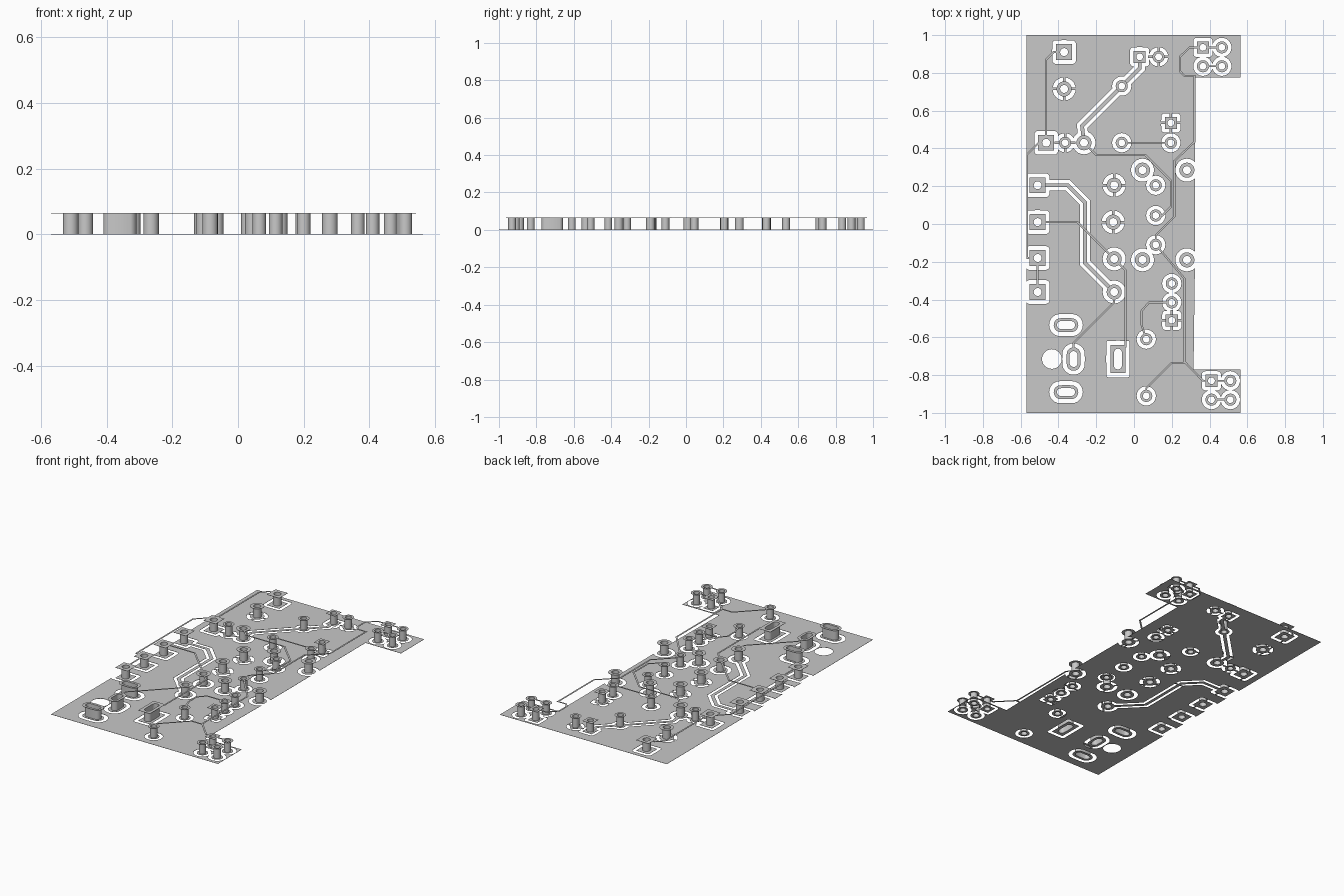
import bpy
import bmesh
from math import cos, sin, tau, radians, copysign
from mathutils import Vector

cube = bpy.data.objects.get("Cube")
if cube:
    bpy.data.objects.remove(cube, do_unlink=True)

UNIT = 0.01          # layout is written in hundredths
HEIGHT = 6.5         # distance between the two copper layers
FOIL = 0.12          # copper thickness
SIDES = 24

metal = bpy.data.materials.new("grey_metal")
metal.use_nodes = True
grey = (0.58, 0.58, 0.58, 1)
metal.diffuse_color = grey
metal.node_tree.nodes["Principled BSDF"].inputs["Base Color"].default_value = grey


def make_object(name, bm, smooth=False):
    bmesh.ops.recalc_face_normals(bm, faces=bm.faces)
    bmesh.ops.scale(bm, vec=(UNIT, UNIT, UNIT), verts=bm.verts)
    mesh = bpy.data.meshes.new(name)
    bm.to_mesh(mesh)
    bm.free()
    mesh.materials.append(metal)
    obj = bpy.data.objects.new(name, mesh)
    bpy.context.scene.collection.objects.link(obj)
    if smooth:
        bpy.ops.object.select_all(action='DESELECT')
        obj.select_set(True)
        bpy.context.view_layer.objects.active = obj
        bpy.ops.object.shade_smooth_by_angle(angle=radians(30))
    return obj


def outline(x, y, hx, hy, r):
    """Rounded rectangle; a circle when r equals both half sizes."""
    points = []
    for i in range(SIDES):
        c, s = round(cos(tau * i / SIDES), 6), round(sin(tau * i / SIDES), 6)
        sx = copysign(1, c) if c else 0
        sy = copysign(1, s) if s else 0
        points.append((x + c * r + sx * (hx - r), y + s * r + sy * (hy - r)))
    return points


def prism(bm, points, z0, z1):
    low = [bm.verts.new((x, y, z0)) for x, y in points]
    high = [bm.verts.new((x, y, z1)) for x, y in points]
    bm.faces.new(low[::-1])
    bm.faces.new(high)
    for i in range(len(points)):
        j = (i + 1) % len(points)
        bm.faces.new((low[i], low[j], high[j], high[i]))


def ribbon(path, width, trim):
    """Mitred outline of a track, with its ends pulled back from the drills."""
    pts = [Vector(p) for p in path]
    pts[0] += (pts[1] - pts[0]).normalized() * trim
    pts[-1] += (pts[-2] - pts[-1]).normalized() * trim
    left, right = [], []
    for i, p in enumerate(pts):
        before = (p - pts[i - 1]).normalized() if i else (pts[1] - p).normalized()
        after = (pts[i + 1] - p).normalized() if i < len(pts) - 1 else before
        n0, n1 = Vector((-before.y, before.x)), Vector((-after.y, after.x))
        mitre = (n0 + n1) / (1 + n0.dot(n1)) * width / 2
        left.append(p + mitre)
        right.append(p - mitre)
    return [tuple(p) for p in left + right[::-1]]


def plated_pad(bm, x, y, pad, hole):
    """Pad on both layers joined by a thin hollow barrel."""
    wall = (hole[0] + 0.25, hole[1] + 0.25, hole[2] + 0.25)
    rings = [(pad, HEIGHT), (hole, HEIGHT), (hole, 0), (pad, 0),
             (pad, FOIL), (wall, FOIL), (wall, HEIGHT - FOIL), (pad, HEIGHT - FOIL)]
    loops = [[bm.verts.new((px, py, z)) for px, py in outline(x, y, *shape)]
             for shape, z in rings]
    for a, b in zip(loops, loops[1:] + loops[:1]):
        for i in range(SIDES):
            j = (i + 1) % SIDES
            bm.faces.new((a[i], a[j], b[j], b[i]))


# Pad styles: pad, hole and clearance shapes as half width, half depth, corner radius
ROUND = ((3.2, 3.2, 3.2), (1.8, 1.8, 1.8), (5.1, 5.1, 5.1))
SQUARE = ((3.2, 3.2, 0.1), (1.8, 1.8, 1.8), (5.1, 5.1, 1.9))
BIG_ROUND = ((4, 4, 4), (2.1, 2.1, 2.1), (6.1, 6.1, 6.1))
BIG_SQUARE = ((4.2, 4.2, 0.1), (2.1, 2.1, 2.1), (6.3, 6.3, 2.1))
WIDE_SLOT = ((6.5, 3.7, 3.7), (4.8, 2.1, 2.1), (8.9, 5.9, 5.9))
TALL_SLOT = ((3.7, 6.2, 3.7), (2.1, 4.2, 2.1), (6, 8.3, 6))
BOX_SLOT = ((4, 7.5, 0.1), (2.1, 5.5, 2.1), (6.2, 9.7, 1.2))

isolated = [
    (ROUND, [(-6.5, 73), (-6.5, 43), (19.5, 43), (11.5, 20.5), (11.5, 4.5), (11.5, -11),
             (20, -31.5), (20, -41.5), (6.5, -61), (6.5, -91), (46.5, 93.5), (36.5, 83.5),
             (46.5, 83.5), (51, -83), (41, -93), (51, -93)]),
    (SQUARE, [(3, 88.5), (36.5, 93.5), (41, -83)]),
    (BIG_ROUND, [(-26.5, 43), (4.5, 28.5), (28, 28.5), (4.5, -19), (28, -19),
                 (-10.5, -18.5), (-10.5, -36)]),
    (BIG_SQUARE, [(-37, 91), (-46.5, 43), (-51, 20.5), (-51, 1), (-51, -18), (-51, -36)]),
    (WIDE_SLOT, [(-36, -53.5), (-36, -89)]),
    (TALL_SLOT, [(-32, -71.5)]),
    (BOX_SLOT, [(-8.5, -71.5)]),
]
# Pads tied to the ground plane by four spokes
grounded = [
    (ROUND, [(13, 88.5), (-36.5, 43)]),
    (SQUARE, [(19.5, 53.5), (20, -51)]),
    (BIG_ROUND, [(-37, 71.5), (-10.5, 20.5), (-11, 1)]),
]
lower_tracks = [
    [(3, 88.5), (3, 82.5), (-6.5, 73)],
    [(-6.5, 73), (-27.5, 52), (-26.5, 43)],
    [(-51, 20.5), (-35, 20.5), (-26, 11.5), (-26, -20.5), (-10.5, -36)],
]
upper_tracks = [
    [(-37, 91), (-42.5, 91), (-46.5, 87), (-46.5, 43)],
    [(-46.5, 43), (-50.5, 43), (-56.5, 37), (-56.5, -18), (-51, -18)],
    [(-51, -18), (-51, -36)],
    [(-51, 1), (-30, 1), (-10.5, -18.5)],
    [(-10.5, -18.5), (-4.5, -24.5), (-4.5, -68)],
    [(-10.5, -36), (-10.5, -41.5), (-32, -63), (-32, -69)],
    [(-26.5, 43), (-20, 36.5), (6, 36.5), (19.5, 23), (19.5, 9), (15, 4.5), (11.5, 4.5)],
    [(36.5, 93.5), (29.5, 93.5), (24.3, 88.5), (24.3, 81), (26.5, 78.5), (32, 78.5),
     (32, 43.5), (21.5, 33.5), (21.5, 4), (11.5, -6), (11.5, -11)],
    [(11.5, -11), (26.8, -29), (26.8, -73), (36.5, -83), (41, -83)],
    [(6.5, -91), (6.5, -87), (20, -73.5), (29.4, -73.5)],
    [(-6.5, 43), (19.5, 43)],
    [(6.5, -61), (4, -53.5), (4, -46), (8, -41.5), (20, -41.5)],
]
for x, y in [(36.5, 93.5), (36.5, 83.5), (41, -83), (41, -93)]:
    upper_tracks.append([(x, y), (x + 10, y)])

# Plated pads and spokes
pads, spokes, cutter = bmesh.new(), bmesh.new(), bmesh.new()
for group in (isolated, grounded):
    for (pad, hole, gap), places in group:
        for x, y in places:
            plated_pad(pads, x, y, pad, hole)
            prism(cutter, outline(x, y, *gap), -3, 3)
            if group is grounded:
                for dx, dy in ((1, 0), (0, 1), (-1, 0), (0, -1)):
                    a, b = pad[0] - 0.4, gap[0] + 0.4
                    bar = ribbon([(x + dx * a, y + dy * a), (x + dx * b, y + dy * b)], 1.3, 0)
                    prism(spokes, bar, 0, FOIL)
make_object("plated_pads", pads, smooth=True)
make_object("ground_spokes", spokes)

# Tracks on both layers
lower, upper = bmesh.new(), bmesh.new()
for path in lower_tracks:
    prism(lower, ribbon(path, 2, 2.6), 0, FOIL)
    prism(cutter, ribbon(path, 5.4, 0), -2.5, 2.5)
for path in upper_tracks:
    prism(upper, ribbon(path, 1, 2.6), HEIGHT - FOIL, HEIGHT)
make_object("lower_tracks", lower)
make_object("upper_tracks", upper)

# Ground plane with two tabs, clearances and a mounting hole
prism(cutter, outline(-43.5, -71.5, 5.2, 5.2, 5.2), -3, 3)
sheet = bmesh.new()
prism(sheet, [(-57, -100), (56.4, -100), (56.4, -77), (31.5, -77), (32.3, -19),
              (32.3, 77.5), (56.4, 77.5), (56.4, 100), (-57, 100)], 0, FOIL)
plane = make_object("ground_plane", sheet)
cutter_obj = make_object("clearance_cutter", cutter)
cutter_obj.hide_render = True
cut = plane.modifiers.new("clearances", 'BOOLEAN')
cut.operation = 'DIFFERENCE'
cut.solver = 'EXACT'
cut.use_self = True
cut.object = cutter_obj
graph = bpy.context.evaluated_depsgraph_get()
plane.data = bpy.data.meshes.new_from_object(plane.evaluated_get(graph))
plane.modifiers.clear()
bpy.data.objects.remove(cutter_obj, do_unlink=True)
